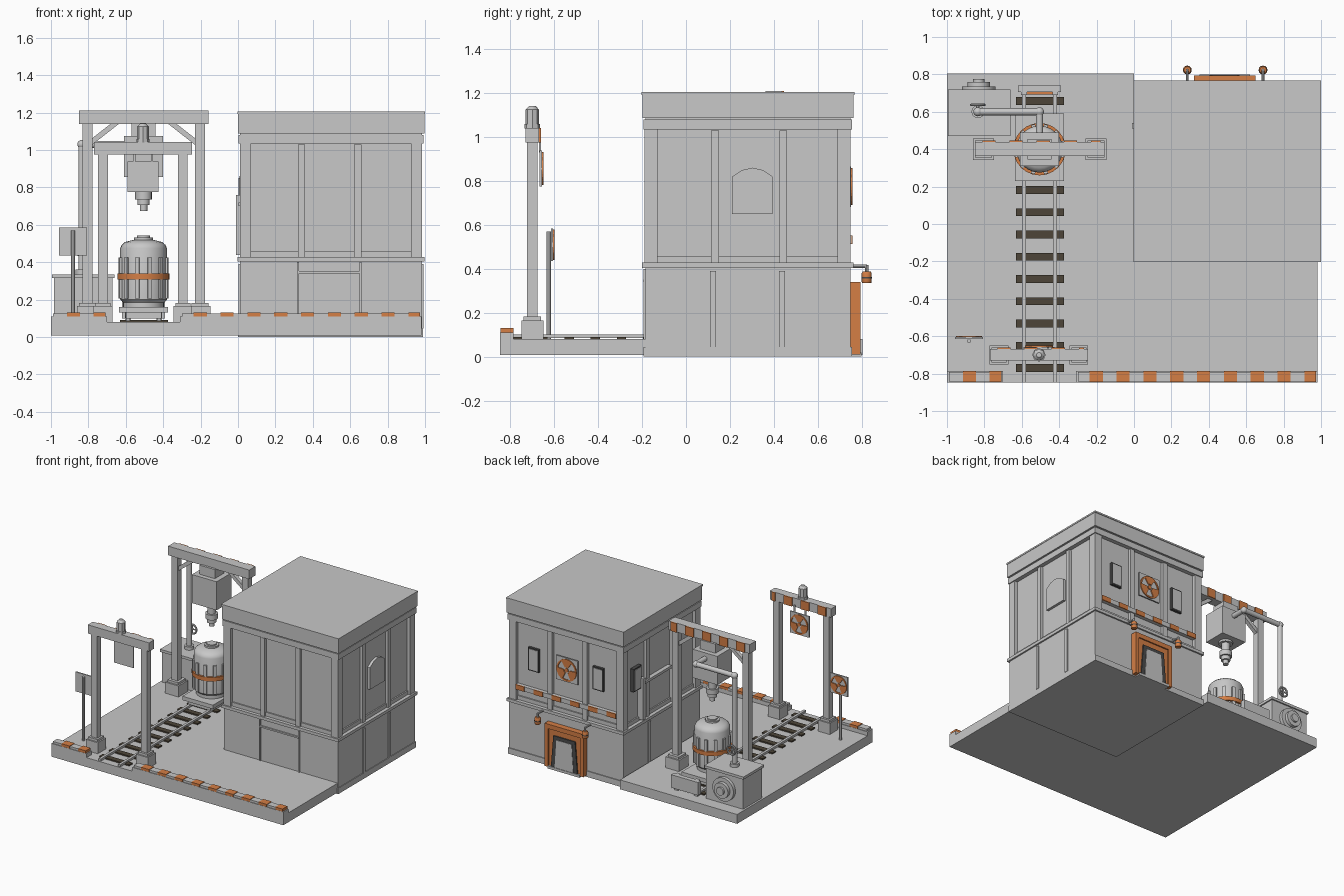
import bpy, bmesh, math
from mathutils import Vector


def material(name, rgb):
    m = bpy.data.materials.new(name)
    m.diffuse_color = (*rgb, 1)
    return m


GREY = material("concrete_grey", (0.58, 0.58, 0.58))
ORANGE = material("hazard_orange", (0.66, 0.21, 0.06))
DARK = material("dark_grey", (0.07, 0.07, 0.07))
WOOD = material("sleeper_brown", (0.075, 0.06, 0.04))


def finish(name, bm, mat, smooth=False):
    bmesh.ops.recalc_face_normals(bm, faces=bm.faces)
    me = bpy.data.meshes.new(name)
    bm.to_mesh(me)
    bm.free()
    me.materials.append(mat)
    ob = bpy.data.objects.new(name, me)
    bpy.context.collection.objects.link(ob)
    if smooth:
        bpy.ops.object.select_all(action='DESELECT')
        ob.select_set(True)
        bpy.context.view_layer.objects.active = ob
        bpy.ops.object.shade_smooth_by_angle(angle=math.radians(35))
    return ob


def box(name, x0, x1, y0, y1, z0, z1, mat=GREY):
    bm = bmesh.new()
    bmesh.ops.create_cube(bm, size=1)
    for v in bm.verts:
        v.co = ((x0 + x1) / 2 + v.co.x * (x1 - x0),
                (y0 + y1) / 2 + v.co.y * (y1 - y0),
                (z0 + z1) / 2 + v.co.z * (z1 - z0))
    return finish(name, bm, mat)


def rod(name, a, b, r, mat=GREY, seg=16):
    a, b = Vector(a), Vector(b)
    bm = bmesh.new()
    bmesh.ops.create_cone(bm, cap_ends=True, segments=seg, radius1=r, radius2=r, depth=(b - a).length)
    ob = finish(name, bm, mat, seg > 8)
    ob.location = (a + b) / 2
    ob.rotation_euler = (b - a).to_track_quat('Z', 'Y').to_euler()
    return ob


def lathe(name, x, y, profile, mat=GREY, seg=24):
    bm = bmesh.new()
    rings = [[bm.verts.new((x + r * math.cos(2 * math.pi * i / seg), y + r * math.sin(2 * math.pi * i / seg), z))
              for i in range(seg)] for r, z in profile]
    for a, b in zip(rings, rings[1:]):
        for i in range(seg):
            j = (i + 1) % seg
            bm.faces.new((a[i], a[j], b[j], b[i]))
    bm.faces.new(rings[0])
    bm.faces.new(rings[-1])
    return finish(name, bm, mat, True)


def extrude_xz(name, pts, y0, y1, mat, swap=False):
    # prism from an (x, z) outline along y, or a (y, z) outline along x when swapped
    bm = bmesh.new()
    f = bm.faces.new([bm.verts.new((y0, u, z) if swap else (u, y0, z)) for u, z in pts])
    new = bmesh.ops.extrude_face_region(bm, geom=[f])['geom']
    step = Vector((y1 - y0, 0, 0) if swap else (0, y1 - y0, 0))
    bmesh.ops.translate(bm, vec=step, verts=[v for v in new if isinstance(v, bmesh.types.BMVert)])
    return finish(name, bm, mat)


def arc(cx, cz, r, a0, a1, n):
    return [(cx + r * math.cos(math.radians(a0 + (a1 - a0) * i / n)),
             cz + r * math.sin(math.radians(a0 + (a1 - a0) * i / n))) for i in range(n + 1)]


def hazard_sign(name, x, y, z, half):
    # square plate facing +y with ring, three blades and hub
    box(name + "_plate", x - half, x + half, y, y + 0.01, z - half, z + half)
    r = half * 0.92
    for k in range(3):
        a = 90 + 120 * k
        extrude_xz(name + "_blade", arc(x, z, r * 0.87, a - 34, a + 34, 8) + arc(x, z, r * 0.28, a + 34, a - 34, 4),
                   y + 0.009, y + 0.017, ORANGE)
        extrude_xz(name + "_ring", arc(x, z, r, a - 60, a + 60, 12) + arc(x, z, r * 0.86, a + 60, a - 60, 12),
                   y + 0.009, y + 0.017, ORANGE)
    rod(name + "_hub", (x, y + 0.009, z), (x, y + 0.017, z), r * 0.18, ORANGE)


def stripes(name, x0, x1, y0, y1, z0, z1, width, period):
    x = x0
    while x < x1 - 0.01:
        box(name, x, min(x + width, x1), y0, y1, z0, z1, ORANGE)
        x += period


# ground slabs
box("yard_slab", -1, 0, -0.847, 0.805, 0.008, 0.08)
box("front_slab", 0, 0.98, -0.847, -0.18, 0.008, 0.08)
# kerbs with painted blocks
for x0, x1, s in ((-1, -0.7, -0.915), (-0.31, 0.98, -0.237)):
    box("kerb", x0, x1, -0.847, -0.785, 0.08, 0.11)
    box("kerb_top", x0 + 0.01, x1 - 0.01, -0.842, -0.79, 0.11, 0.126)
    stripes("kerb_stripe", s, x1 - 0.008, -0.846, -0.786, 0.1101, 0.13, 0.07, 0.1435)

# building lower storey
box("lower_walls", 0.01, 0.985, -0.185, 0.75, 0, 0.41)
box("plinth", 0, 0.99, -0.193, 0.757, 0, 0.045)
box("ledge", -0.002, 0.997, -0.2, 0.762, 0.405, 0.428)
for y in (0.123, 0.437):
    for x in (0.003, 0.985):
        box("lower_rib", x, x + 0.008, y - 0.013, y + 0.013, 0.045, 0.39)
for x in (0.32, 0.655):
    box("front_door_jamb", x - 0.005, x + 0.005, -0.194, -0.18, 0.08, 0.4)
box("front_door_lintel", 0.32, 0.655, -0.196, -0.18, 0.34, 0.352)
# building upper storey: recessed walls and pillars
box("upper_walls", 0.035, 0.96, -0.165, 0.725, 0.42, 1.05)
box("panel_sill", 0.025, 0.97, -0.175, 0.735, 0.428, 0.458)
for x0, x1 in ((0.01, 0.07), (0.925, 0.985)):
    for y0, y1 in ((-0.19, -0.13), (0.69, 0.75)):
        box("corner_pillar", x0, x1, y0, y1, 0.425, 1.04)
for x in (0.34, 0.64):
    for y in (-0.187, 0.715):
        box("wall_pillar", x - 0.019, x + 0.019, y, y + 0.032, 0.425, 1.03)
for y in (0.132, 0.443):
    for x in (0.013, 0.95):
        box("side_pillar", x, x + 0.032, y - 0.018, y + 0.018, 0.425, 1.03)
# cornice and roof
box("cornice_band", 0.003, 0.992, -0.193, 0.757, 1.035, 1.08)
box("cornice_gap", 0.01, 0.985, -0.185, 0.75, 1.075, 1.1)
box("parapet", 0, 0.997, -0.198, 0.762, 1.088, 1.195)
box("roof_cap", -0.004, 1, -0.203, 0.767, 1.193, 1.205)
# arched hatch on the right wall
hatch = [(0.21, 0.65), (0.395, 0.65), (0.395, 0.82), (0.35, 0.85), (0.303, 0.861), (0.255, 0.85), (0.21, 0.82)]
extrude_xz("arched_hatch", hatch, 0.955, 0.98, GREY, True)
# narrow windows
for x in (0.232, 0.782):
    box("back_window_frame", x - 0.045, x + 0.045, 0.72, 0.743, 0.683, 0.86, DARK)
    box("back_window_pane", x - 0.036, x + 0.036, 0.735, 0.746, 0.693, 0.85)
box("side_window_frame", 0.008, 0.04, 0.53, 0.625, 0.683, 0.86, DARK)
box("side_window_pane", 0.004, 0.03, 0.539, 0.616, 0.693, 0.85)
# conduit on the left wall
box("conduit_top", 0.002, 0.04, 0.17, 0.54, 0.7, 0.72)
box("conduit_drop", -0.012, 0.04, 0.51, 0.54, 0.44, 0.76)
# back wall sign and stripe
hazard_sign("wall_sign", 0.49, 0.742, 0.775, 0.092)
box("stripe_bar", 0.07, 0.925, 0.72, 0.755, 0.515, 0.55)
stripes("stripe_block", 0.07, 0.925, 0.75, 0.759, 0.514, 0.551, 0.078, 0.156)
# back door: orange surround, dark tapered frame, grey leaf
box("door_panel", 0.33, 0.64, 0.74, 0.785, 0.01, 0.33, ORANGE)
for x0, x1 in ((0.32, 0.35), (0.62, 0.65)):
    box("door_frame_side", x0, x1, 0.74, 0.795, 0.01, 0.34, ORANGE)
box("door_frame_top", 0.32, 0.65, 0.74, 0.795, 0.305, 0.34, ORANGE)
extrude_xz("door_frame_dark", [(0.372, 0.02), (0.598, 0.02), (0.578, 0.262), (0.392, 0.262)], 0.78, 0.793, DARK)
extrude_xz("door_leaf", [(0.405, 0.02), (0.565, 0.02), (0.55, 0.235), (0.42, 0.235)], 0.785, 0.796, GREY)
box("door_step", 0.35, 0.62, 0.74, 0.8, 0, 0.02)
# door lamps
for x in (0.285, 0.69):
    rod("lamp_arm", (x, 0.74, 0.412), (x, 0.825, 0.412), 0.007, GREY, 8)
    lathe("lamp_body", x, 0.823, [(0.02, 0.335), (0.023, 0.341), (0.023, 0.38), (0.018, 0.388)], ORANGE, 12)
    rod("lamp_band", (x, 0.823, 0.357), (x, 0.823, 0.364), 0.024, DARK, 12)
    rod("lamp_stem", (x, 0.823, 0.385), (x, 0.823, 0.417), 0.008, GREY, 8)

# railway
for i in range(14):
    y = -0.77 + 0.119 * i
    if y < 0.7:
        box("sleeper", -0.63, -0.375, y - 0.021, y + 0.021, 0.08, 0.09, WOOD)
for x in (-0.588, -0.422):
    box("rail", x - 0.01, x + 0.01, -0.847, 0.7, 0.085, 0.102)
    box("buffer_post", x - 0.015, x + 0.015, 0.69, 0.72, 0.08, 0.2)
box("buffer_beam", -0.62, -0.39, 0.705, 0.74, 0.1, 0.2)
box("buffer_pad", -0.6, -0.41, 0.692, 0.706, 0.14, 0.19, ORANGE)


def gantry(x0, x1, inset, y, w, z0, z1, base_half, base_depth):
    # two posts on footings carrying a striped beam
    box("gantry_beam", x0, x1, y - w / 2, y + w / 2, z0, z1)
    for x in (x0 + inset, x1 - inset):
        box("gantry_post", x - 0.026, x + 0.026, y - 0.024, y + 0.024, 0.08, z0)
        box("gantry_footing", x - base_half, x + base_half, y - base_depth, y + base_depth, 0.08, 0.165)
        box("footing_cap", x - base_half * 0.8, x + base_half * 0.8, y - base_depth * 0.8,
            y + base_depth * 0.8, 0.165, 0.183)
    stripes("gantry_stripe", x0 + 0.04, x1 - 0.02, y + w / 2, y + w / 2 + 0.008, z0, z1, 0.07, 0.145)


gantry(-0.77, -0.247, 0.048, -0.7, 0.062, 0.975, 1.042, 0.05, 0.05)
gantry(-0.85, -0.158, 0.045, 0.4, 0.075, 1.14, 1.21, 0.057, 0.057)
# front gantry beacon and hanging sign
lathe("beacon", -0.508, -0.7, [(0.036, 1.04), (0.036, 1.06), (0.031, 1.06), (0.031, 1.125), (0.014, 1.143)], GREY, 8)
hazard_sign("hanging_sign", -0.508, -0.667, 0.857, 0.082)
for x in (-0.555, -0.46):
    box("sign_hanger", x - 0.006, x + 0.006, -0.669, -0.661, 0.93, 0.99)
# rear gantry braces
for s in (-1, 1):
    cx = -0.505
    extrude_xz("brace", [(cx + s * 0.285, 1.02), (cx + s * 0.285, 1.055), (cx + s * 0.17, 1.145),
                         (cx + s * 0.125, 1.145)], 0.385, 0.415, GREY)
# crane head and nozzle
box("crane_mount", -0.57, -0.44, 0.345, 0.455, 1.06, 1.145)
box("crane_housing", -0.61, -0.4, 0.31, 0.49, 0.855, 1.075)
lathe("crane_nozzle", -0.505, 0.4, [(0.05, 0.86), (0.05, 0.84), (0.03, 0.84), (0.03, 0.775), (0.045, 0.775),
      (0.045, 0.735), (0.033, 0.735), (0.033, 0.705), (0.02, 0.705), (0.02, 0.675)], GREY, 16)
# roadside sign
rod("sign_post", (-0.882, -0.625, 0.08), (-0.882, -0.625, 0.57), 0.011, GREY, 8)
hazard_sign("post_sign", -0.882, -0.615, 0.51, 0.075)

# cart
box("cart_deck", -0.635, -0.375, 0.23, 0.59, 0.13, 0.16)
box("cart_chassis", -0.6, -0.41, 0.25, 0.57, 0.1, 0.13)
for y in (0.3, 0.52):
    for x in (-0.588, -0.422):
        rod("cart_wheel", (x - 0.013, y, 0.128), (x + 0.013, y, 0.128), 0.027)
# barrel with ribs and band
lathe("barrel", -0.505, 0.4, [(0.11, 0.16), (0.11, 0.185), (0.125, 0.2), (0.125, 0.475), (0.118, 0.492),
      (0.1, 0.508), (0.06, 0.518), (0.05, 0.52), (0.05, 0.533), (0.035, 0.533), (0.035, 0.542)])
lathe("barrel_band", -0.505, 0.4, [(0.12, 0.308), (0.14, 0.308), (0.14, 0.339), (0.12, 0.339)], ORANGE)
for i in range(12):
    a = math.pi * (i + 0.5) / 6
    rib = box("barrel_rib", -0.012, 0.012, -0.011, 0.011, -0.11, 0.11)
    rib.location = (-0.505 + 0.124 * math.cos(a), 0.4 + 0.124 * math.sin(a), 0.315)
    rib.rotation_euler.z = a

# pump box with round vent
box("pump_box", -0.985, -0.67, 0.48, 0.71, 0.08, 0.315)
box("pump_lid", -0.995, -0.66, 0.47, 0.72, 0.315, 0.335)
for r, y in ((0.09, 0.735), (0.06, 0.76), (0.03, 0.775)):
    rod("vent_ring", (-0.83, 0.7, 0.2), (-0.83, y, 0.2), r, GREY, 24)
# pipe from pump to crane
path = [(-0.835, 0.6, 0.33), (-0.835, 0.6, 1.03), (-0.505, 0.6, 1.03), (-0.505, 0.48, 1.03)]
for a, b in zip(path, path[1:]):
    rod("pipe", a, b, 0.019)
for p in path[1:3]:
    bm = bmesh.new()
    bmesh.ops.create_uvsphere(bm, u_segments=16, v_segments=10, radius=0.024)
    finish("pipe_elbow", bm, GREY, True).location = p
rod("pipe_flange", (-0.835, 0.6, 0.33), (-0.835, 0.6, 0.36), 0.034)
# valve handwheel
rod("valve_stem", (-0.835, 0.6, 0.47), (-0.835, 0.64, 0.47), 0.01, GREY, 8)
bpy.ops.mesh.primitive_torus_add(major_radius=0.035, minor_radius=0.007, major_segments=20, minor_segments=8,
                                 location=(-0.835, 0.637, 0.47), rotation=(math.pi / 2, 0, 0))
wheel = bpy.context.object
wheel.name = "valve_wheel"
wheel.data.materials.append(GREY)
for dx, dz in ((0.035, 0), (0, 0.035)):
    rod("valve_spoke", (-0.835 - dx, 0.637, 0.47 - dz), (-0.835 + dx, 0.637, 0.47 + dz), 0.005, GREY, 8)
